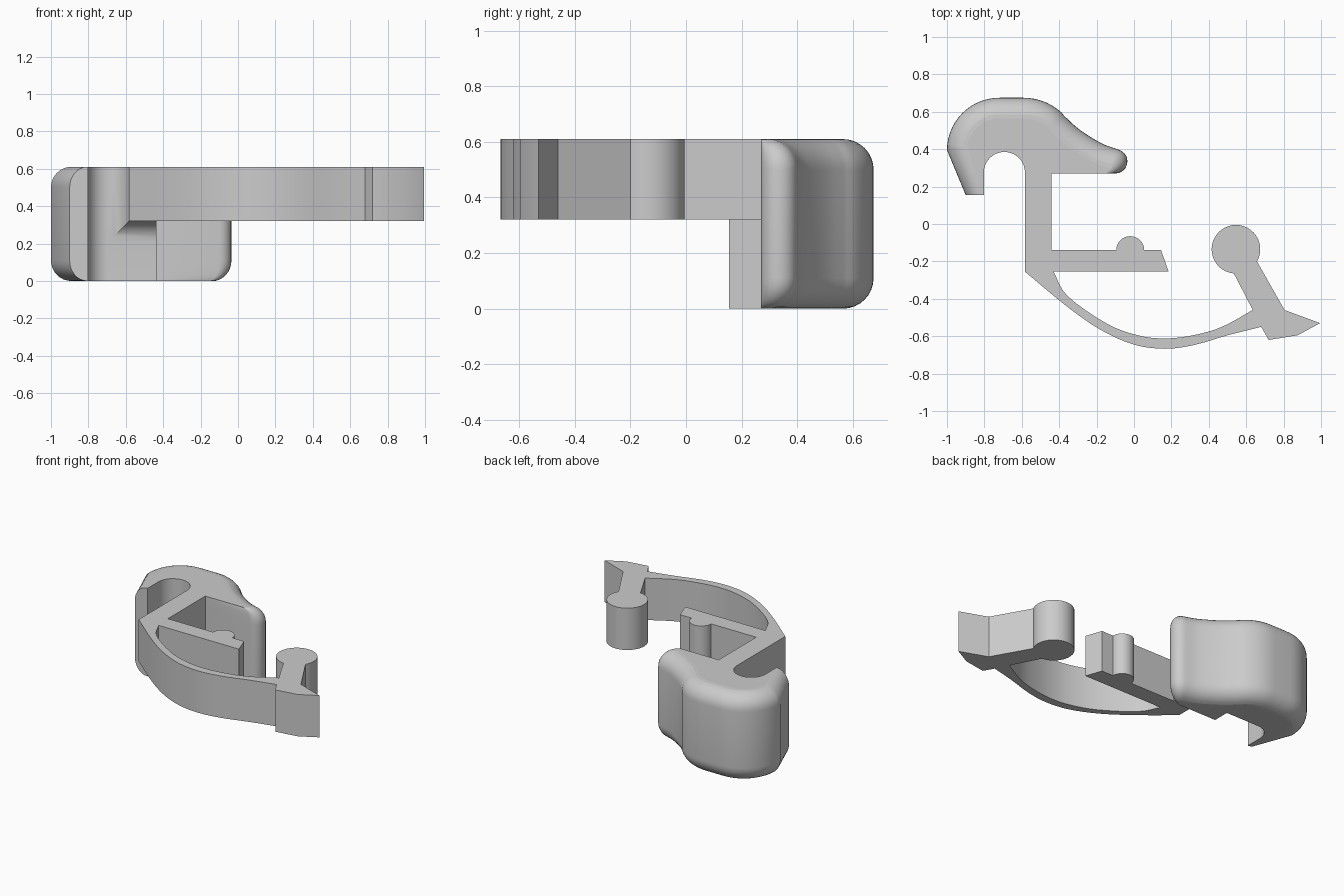
import bpy, bmesh
from math import sin, cos, pi, radians
from mathutils import Vector

if "Cube" in bpy.data.objects:
    bpy.data.objects.remove(bpy.data.objects["Cube"], do_unlink=True)

TOP, MID, FILLET = 0.61, 0.32, 0.11
grey = bpy.data.materials.new("plain_grey")
grey.use_nodes = True
grey.diffuse_color = (0.6, 0.6, 0.6, 1)
grey.node_tree.nodes["Principled BSDF"].inputs["Base Color"].default_value = grey.diffuse_color


def arc(cx, cy, r, start, end, n):
    return [(cx + r * cos(radians(start + (end - start) * i / n)),
             cy + r * sin(radians(start + (end - start) * i / n))) for i in range(n + 1)]


def smooth_curve(pts, n=4):
    """Catmull-Rom curve through a few points."""
    p = [Vector(q) for q in pts]
    p = [2 * p[0] - p[1]] + p + [2 * p[-1] - p[-2]]
    out = []
    for a, b, c, d in zip(p, p[1:], p[2:], p[3:]):
        for i in range(n):
            t = i / n
            out.append((b * 2 + (c - a) * t + (2 * a - 5 * b + 4 * c - d) * t * t
                        + (3 * b - a - 3 * c + d) * t ** 3) / 2)
    return [tuple(q) for q in out + [p[-2]]]


def loft(name, loops):
    """Solid through closed loops of equal length."""
    bm = bmesh.new()
    rings = [[bm.verts.new(p) for p in loop] for loop in loops]
    n = len(rings[0])
    for lo, hi in zip(rings, rings[1:]):
        for i in range(n):
            j = (i + 1) % n
            bm.faces.new((lo[i], lo[j], hi[j], hi[i]))
    bm.faces.new(rings[0])
    bm.faces.new(rings[-1])
    bmesh.ops.recalc_face_normals(bm, faces=bm.faces)
    mesh = bpy.data.meshes.new(name)
    bm.to_mesh(mesh)
    bm.free()
    mesh.materials.append(grey)
    obj = bpy.data.objects.new(name, mesh)
    bpy.context.collection.objects.link(obj)
    return obj


def slab(name, outline):
    return loft(name, [[(x, y, z) for x, y in outline] for z in (MID, TOP)])


def finish(obj):
    bpy.ops.object.select_all(action='DESELECT')
    obj.select_set(True)
    bpy.context.view_layer.objects.active = obj
    for m in list(obj.modifiers):
        bpy.ops.object.modifier_apply(modifier=m.name)
    bpy.ops.object.shade_smooth_by_angle(angle=radians(28))
    for f in obj.data.polygons:
        if abs(f.normal.z) > 0.995:
            f.use_smooth = False


# Head: outer path from the hook tip, over the crown, to the nose
tip = (-0.9, 0.155)
crown = arc(-0.72, 0.395, 0.28, 180, 90, 14) + arc(-0.59, 0.375, 0.3, 90, 47, 7)
brow = smooth_curve([(-0.375, 0.58), (-0.31, 0.52), (-0.24, 0.47), (-0.16, 0.425), (-0.083, 0.398)])
nose = arc(-0.1, 0.335, 0.065, 60, -90, 8)
body = [tip] + crown + brow
outer = [Vector(p) for p in body + nose]

# Inset copy of the path, squeezed together at the nose and tip
inset = []
for i, p in enumerate(body):
    a = (outer[i] - outer[max(i - 1, 0)]).normalized()
    b = (outer[i + 1] - outer[i]).normalized()
    d = (a + b).normalized()
    inset.append(outer[i] - Vector((-d.y, d.x)) * FILLET)
inset[0] = Vector((-0.807, 0.155))
last, stop = inset[-1].copy(), Vector((-0.15, 0.27))
inset += [last.lerp(stop, (i + 1) / len(nose)) for i in range(len(nose))]

# Fixed inner side: neck and hook mouth
inner = [(-0.44, 0.27), (-0.44, -0.255), (-0.583, -0.255)]
inner += arc(-0.693, 0.275, 0.11, 0, 180, 20) + [(-0.803, 0.155)]

STEPS = 8
levels = [(FILLET * (1 - sin(pi / 2 * i / STEPS)), 1 - cos(pi / 2 * i / STEPS)) for i in range(STEPS, -1, -1)]
levels.reverse()
levels.sort()
levels += [(TOP - z, t) for z, t in reversed(levels)]
loops = []
for z, t in levels:
    ring = [tuple(o.lerp(n, t)) for o, n in zip(outer, inset)] + inner
    loops.append([(x, y, z) for x, y in ring])
head = loft("head_and_neck", loops)

# Clear the space under the neck, with a rounded inner corner
section = [(-0.5, -0.1), (-0.5, MID)] + arc(0.275, MID - 0.11, 0.11, 90, 0, 10) + [(0.385, -0.1)]
cutter = loft("neck_cutter", [[(x, y, z) for y, z in section] for x in (-0.692, -0.4385)])
cutter.hide_render = True
cut = head.modifiers.new("under_neck", 'BOOLEAN')
cut.operation, cut.solver, cut.object = 'DIFFERENCE', 'EXACT', cutter
finish(head)
bpy.data.objects.remove(cutter, do_unlink=True)

# Straight arm with a half-round bump
arm = slab("arm", [(-0.44, -0.255), (-0.44, -0.14)] + arc(-0.02, -0.14, 0.075, 180, 0, 16)
           + [(0.145, -0.14), (0.185, -0.255)])

# Curved spring strip
under = smooth_curve([(-0.583, -0.255), (-0.36, -0.44), (-0.18, -0.565), (0, -0.645), (0.17, -0.667),
                      (0.33, -0.645), (0.5, -0.595), (0.68, -0.55)])
over = smooth_curve([(0.635, -0.46), (0.47, -0.55), (0.325, -0.593), (0.17, -0.612), (0.02, -0.595),
                     (-0.15, -0.53), (-0.355, -0.385), (-0.43, -0.255)])
spring = slab("spring_strip", under + over)

# Pointed latch, stem and round end
latch = slab("latch_and_round_end", [(0.635, -0.46), (0.68, -0.55), (0.72, -0.62), (0.875, -0.595),
             (0.995, -0.53), (0.805, -0.46)] + arc(0.545, -0.135, 0.13, -30, 265, 32))

for part in (arm, spring, latch):
    finish(part)
